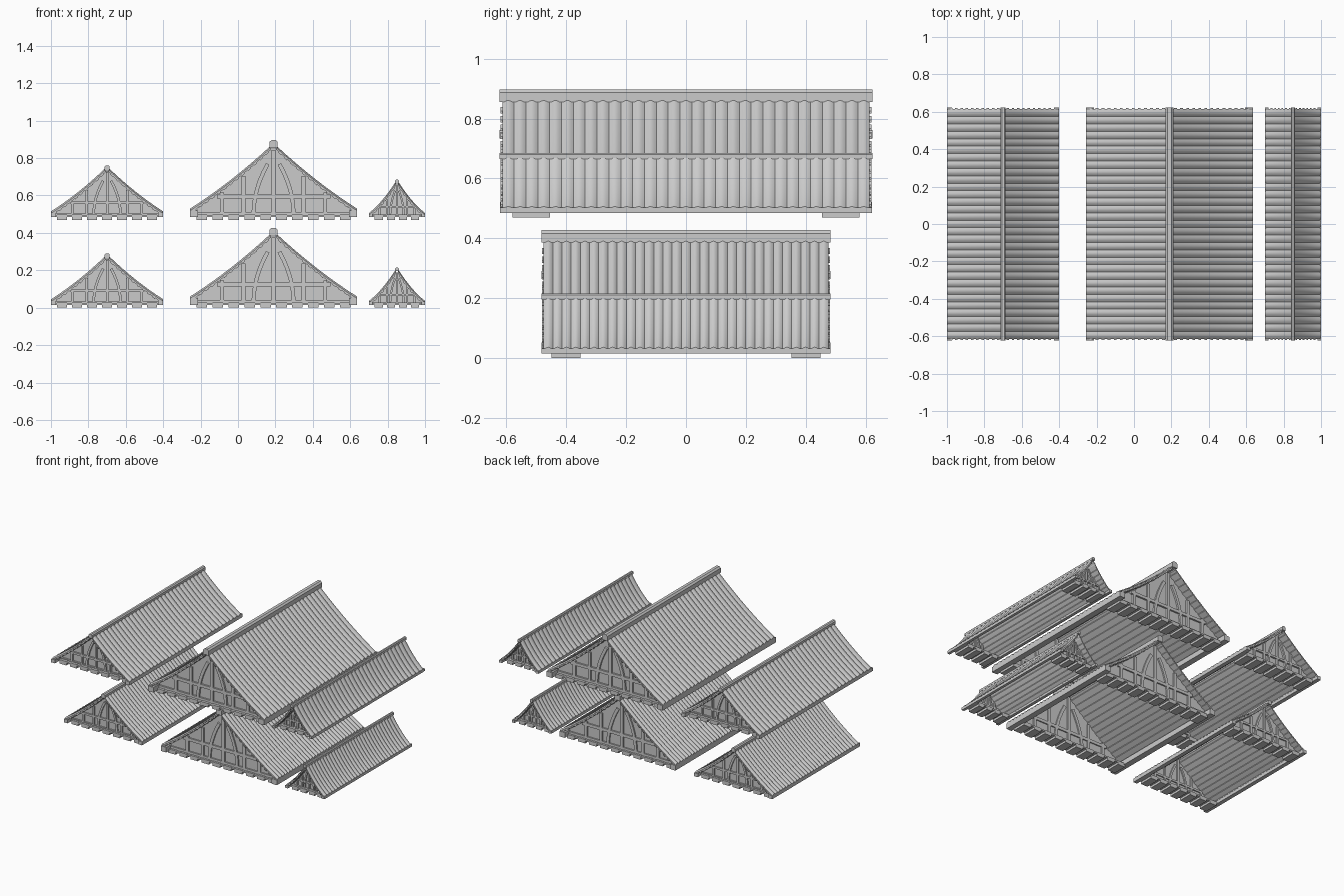
import bpy, bmesh, math
from mathutils import Vector

cube = bpy.data.objects.get("Cube")
if cube:
    bpy.data.objects.remove(cube)

mat = bpy.data.materials.new("plain grey")
mat.use_nodes = True
GREY = (0.6, 0.6, 0.6, 1)
mat.diffuse_color = GREY
mat.node_tree.nodes["Principled BSDF"].inputs["Base Color"].default_value = GREY

HALF = 0.62        # half length of a full-size roof
RIDGES = 31        # tile ridges along the roof
STEPS = 8          # rows down each slope
AMP = 0.01         # tile ridge height
DECK = 0.012       # deck thickness


def finish(bm, name, loc, stretch, smooth=False):
    """Turn a bmesh into a placed object, shortened along y."""
    for v in bm.verts:
        v.co.y *= stretch
    bmesh.ops.recalc_face_normals(bm, faces=bm.faces)
    mesh = bpy.data.meshes.new(name)
    bm.to_mesh(mesh)
    bm.free()
    mesh.materials.append(mat)
    if smooth:
        mesh.polygons.foreach_set("use_smooth", [True] * len(mesh.polygons))
        mesh.set_sharp_from_angle(angle=math.radians(40))
    obj = bpy.data.objects.new(name, mesh)
    obj.location = loc
    bpy.context.collection.objects.link(obj)


def prism(bm, outline, y0, y1):
    """Extrude an x-z outline from y0 to y1."""
    a = [bm.verts.new((x, y0, z)) for x, z in outline]
    b = [bm.verts.new((x, y1, z)) for x, z in outline]
    bm.faces.new(a)
    bm.faces.new(b[::-1])
    for i in range(len(a)):
        j = (i + 1) % len(a)
        bm.faces.new((a[i], b[i], b[j], a[j]))


def box(bm, x0, x1, y0, y1, z0, z1):
    prism(bm, [(x0, z0), (x1, z0), (x1, z1), (x0, z1)], y0, y1)


def strip(bm, path, width, y0, y1):
    """A timber of even width along an x-z path."""
    left, right = [], []
    for i, p in enumerate(path):
        d = (Vector(path[min(i + 1, len(path) - 1)]) - Vector(path[max(i - 1, 0)])).normalized()
        n = Vector((-d.y, d.x)) * width / 2
        left.append(tuple(Vector(p) + n))
        right.append(tuple(Vector(p) - n))
    prism(bm, left + right[::-1], y0, y1)


def build_roof(name, cx, base, stretch, width, eave_z, ridge_z, top, beam, sag, battens):
    loc = (cx, 0, base)
    floor = 0.015
    start = beam * 0.3

    def slope(t, drop=0.0):
        x = start + (width - start) * t
        return x, ridge_z + (eave_z - ridge_z) * t - sag * 4 * t * (1 - t) - drop

    def height(x, drop):
        return slope(max(0, (abs(x) - start) / (width - start)), drop)[1]

    rows = [i / STEPS for i in range(STEPS + 1)]

    # Rippled tile covering, closed at the eaves
    bm = bmesh.new()
    count = RIDGES * 6
    end = HALF - 0.006
    for side in (-1, 1):
        grid = []
        for t, amp in [(t, AMP) for t in rows] + [(1, 0)]:
            x, z = slope(t, AMP)
            line = []
            for j in range(count + 1):
                lift = amp * abs(math.sin(math.pi * j / 6))
                line.append(bm.verts.new((side * x, -end + 2 * end * j / count, z + lift)))
            grid.append(line)
        for r0, r1 in zip(grid, grid[1:]):
            for j in range(count):
                quad = (r0[j], r1[j], r1[j + 1], r0[j + 1])
                if len({v.co.to_tuple(6) for v in quad}) == 4:
                    bm.faces.new(quad)
                elif len({v.co.to_tuple(6) for v in quad}) == 3:
                    tri = quad[:1] + quad[2:] if r0[j].co == r1[j].co else quad[:3]
                    bm.faces.new(tri)
    finish(bm, name + "_tiles", loc, stretch, True)

    # Deck boards below the tiles
    bm = bmesh.new()
    for side in (-1, 1):
        upper = [slope(t, AMP + 0.0005) for t in rows]
        lower = [slope(t, AMP + DECK) for t in rows]
        prism(bm, [(side * x, z) for x, z in upper + lower[::-1]], -end, end)
    finish(bm, name + "_deck", loc, stretch)

    # Battens whose ends poke out at the verges
    bm = bmesh.new()
    for side in (-1, 1):
        for i in range(battens):
            t = (i + 0.6) / (battens + 0.4)
            pts = [slope(t + k * 0.22 / battens, AMP + DECK - 0.003) for k in (-1, 1)]
            pts += [(x, z - 0.008) for x, z in pts[::-1]]
            prism(bm, [(side * x, z) for x, z in pts], -HALF, HALF)
    finish(bm, name + "_battens", loc, stretch)

    # Ridge beam with a chamfered top
    bm = bmesh.new()
    h, c = beam / 2, beam * 0.25
    prism(bm, [(-h, top - beam), (h, top - beam), (h, top - c), (h - c, top),
               (c - h, top), (-h, top - c)], -HALF - 0.003, HALF + 0.003)
    finish(bm, name + "_ridge_beam", loc, stretch)

    # Eave beams along both sides
    bm = bmesh.new()
    for side in (-1, 1):
        xs = sorted((side * (width - beam), side * width))
        box(bm, *xs, -HALF - 0.002, HALF + 0.002, floor, floor + beam * 0.85)
    finish(bm, name + "_eave_beams", loc, stretch)

    # Gable walls
    wall = HALF - 0.07
    drop = AMP + DECK * 0.5
    bm = bmesh.new()
    arch = [slope(t, drop) for t in rows]
    outline = [(-x, z) for x, z in arch[::-1]] + arch
    outline = [(-width + 0.005, floor)] + outline[1:-1] + [(width - 0.005, floor)]
    for side in (-1, 1):
        prism(bm, outline, *sorted((side * wall, side * (wall - 0.02))))
    finish(bm, name + "_gable_walls", loc, stretch)

    # Gable framing: tie beam, rail, posts and curved braces
    bm = bmesh.new()
    rise = ridge_z - floor
    thick = beam * 0.5
    for side in (-1, 1):
        ys = sorted((side * (wall - 0.03), side * (wall + 0.012)))
        box(bm, -width + beam / 2, width - beam / 2, *ys, floor, floor + beam * 0.65)
        rail = floor + rise * 0.26
        reach = max(k * width / 50 for k in range(50) if height(k * width / 50, drop) > rail + thick)
        box(bm, -reach, reach, *ys, rail, rail + thick)
        for f in (-0.62, -0.36, 0, 0.36, 0.62):
            x = f * width
            box(bm, x - thick / 2, x + thick / 2, *ys, floor, height(abs(x) + thick, drop))
        for m in (-1, 1):
            path = []
            for i in range(7):
                u = i / 6
                path.append((m * width * (0.24 - 0.17 * u ** 2), floor + rise * (0.04 + 0.7 * u)))
            strip(bm, path, thick, *ys)
    finish(bm, name + "_gable_framing", loc, stretch)

    # Joist ends below each gable
    bm = bmesh.new()
    joists = max(4, round(width * 2 / 0.085))
    pitch = 2 * (width - 0.02) / joists
    for side in (-1, 1):
        ys = sorted((side * 0.455, side * 0.58))
        for i in range(joists):
            x = -width + 0.02 + pitch * (i + 0.5)
            box(bm, x - pitch * 0.33, x + pitch * 0.33, *ys, 0, floor + 0.012)
        box(bm, -width + 0.01, width - 0.01, *ys, floor, floor + 0.01)
    finish(bm, name + "_joists", loc, stretch)


# Three widths, each as a long roof above and a short roof below
for level, base, stretch in (("short", 0, 0.775), ("long", 0.47, 1)):
    build_roof(level + "_wide_roof", 0.19, base, stretch, 0.446, 0.06, 0.398, 0.427, 0.042, 0.016, 13)
    build_roof(level + "_medium_roof", -0.7, base, stretch, 0.3, 0.045, 0.277, 0.291, 0.028, 0.012, 10)
    build_roof(level + "_narrow_roof", 0.85, base, stretch, 0.15, 0.036, 0.205, 0.215, 0.02, 0.014, 7)
